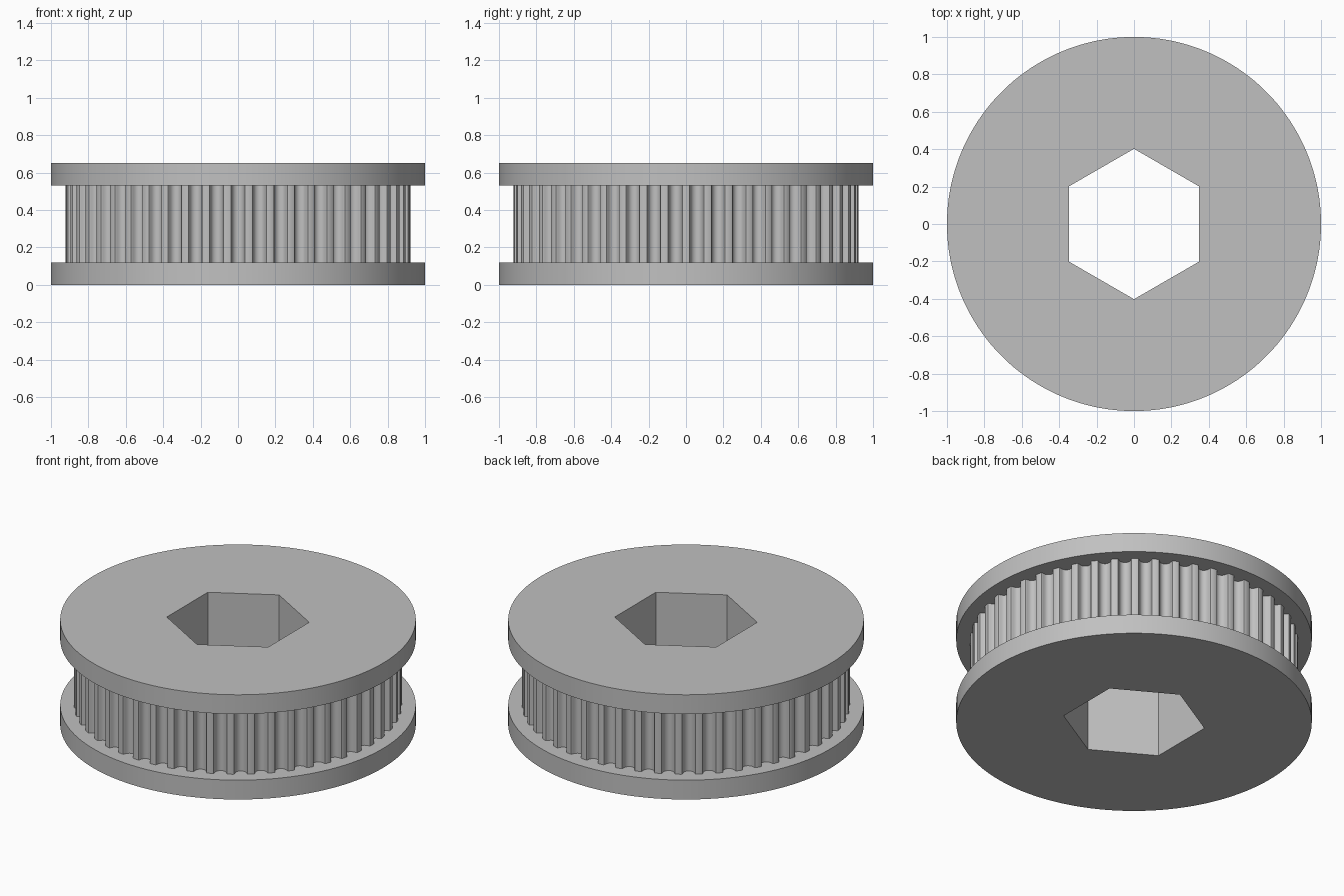
import bpy
import bmesh
from math import sin, cos, pi, radians

if "Cube" in bpy.data.objects:
    bpy.data.objects.remove(bpy.data.objects["Cube"], do_unlink=True)

FLANGE, HEIGHT = 0.12, 0.65
TEETH, TOOTH_RADIUS = 50, 0.922
HEX_RADIUS = 0.402

grey = bpy.data.materials.new("plain grey")
grey.use_nodes = True
colour = (0.53, 0.53, 0.53, 1)
grey.diffuse_color = colour
grey.node_tree.nodes["Principled BSDF"].inputs["Base Color"].default_value = colour


def circle(radius, count, start=0.0):
    return [(radius * cos(start + 2 * pi * i / count),
             radius * sin(start + 2 * pi * i / count)) for i in range(count)]


def toothed_outline():
    # Half of one rounded belt groove: sideways offset and depth
    half = [(0.043, 0), (0.038, 0.002), (0.035, 0.008), (0.034, 0.014),
            (0.032, 0.020), (0.030, 0.026), (0.0265, 0.032),
            (0.021, 0.0375), (0.0145, 0.0415), (0.0075, 0.044)]
    groove = [(-s, d) for s, d in half] + [(0, 0.045)] + half[::-1]
    points = []
    for i in range(TEETH):
        a = -pi / 2 + 2 * pi * i / TEETH
        for side, depth in groove:
            angle, r = a + side / TOOTH_RADIUS, TOOTH_RADIUS - depth
            points.append((r * cos(angle), r * sin(angle)))
    return points


def bored_disc(name, outline, z0, z1):
    """Extrude an outline with a hexagonal bore through it."""
    bm = bmesh.new()
    for loop in (outline, circle(HEX_RADIUS, 6, pi / 2)):
        verts = [bm.verts.new((x, y, z0)) for x, y in loop]
        for i, v in enumerate(verts):
            bm.edges.new((verts[i - 1], v))
    bmesh.ops.triangle_fill(bm, use_beauty=True, edges=bm.edges[:], normal=(0, 0, 1))
    result = bmesh.ops.extrude_face_region(bm, geom=bm.faces[:], use_keep_orig=True)
    top = [g for g in result["geom"] if isinstance(g, bmesh.types.BMVert)]
    bmesh.ops.translate(bm, verts=top, vec=(0, 0, z1 - z0))
    bmesh.ops.recalc_face_normals(bm, faces=bm.faces[:])
    mesh = bpy.data.meshes.new(name)
    bm.to_mesh(mesh)
    bm.free()
    mesh.materials.append(grey)
    obj = bpy.data.objects.new(name, mesh)
    bpy.context.collection.objects.link(obj)
    bpy.ops.object.select_all(action="DESELECT")
    obj.select_set(True)
    bpy.context.view_layer.objects.active = obj
    bpy.ops.object.shade_smooth_by_angle(angle=radians(25))
    return obj


# Two plain flanges with the toothed belt drum between them
rim = circle(1, 180)
bored_disc("lower_flange", rim, 0, FLANGE)
bored_disc("toothed_drum", toothed_outline(), FLANGE, HEIGHT - FLANGE)
bored_disc("upper_flange", rim, HEIGHT - FLANGE, HEIGHT)
